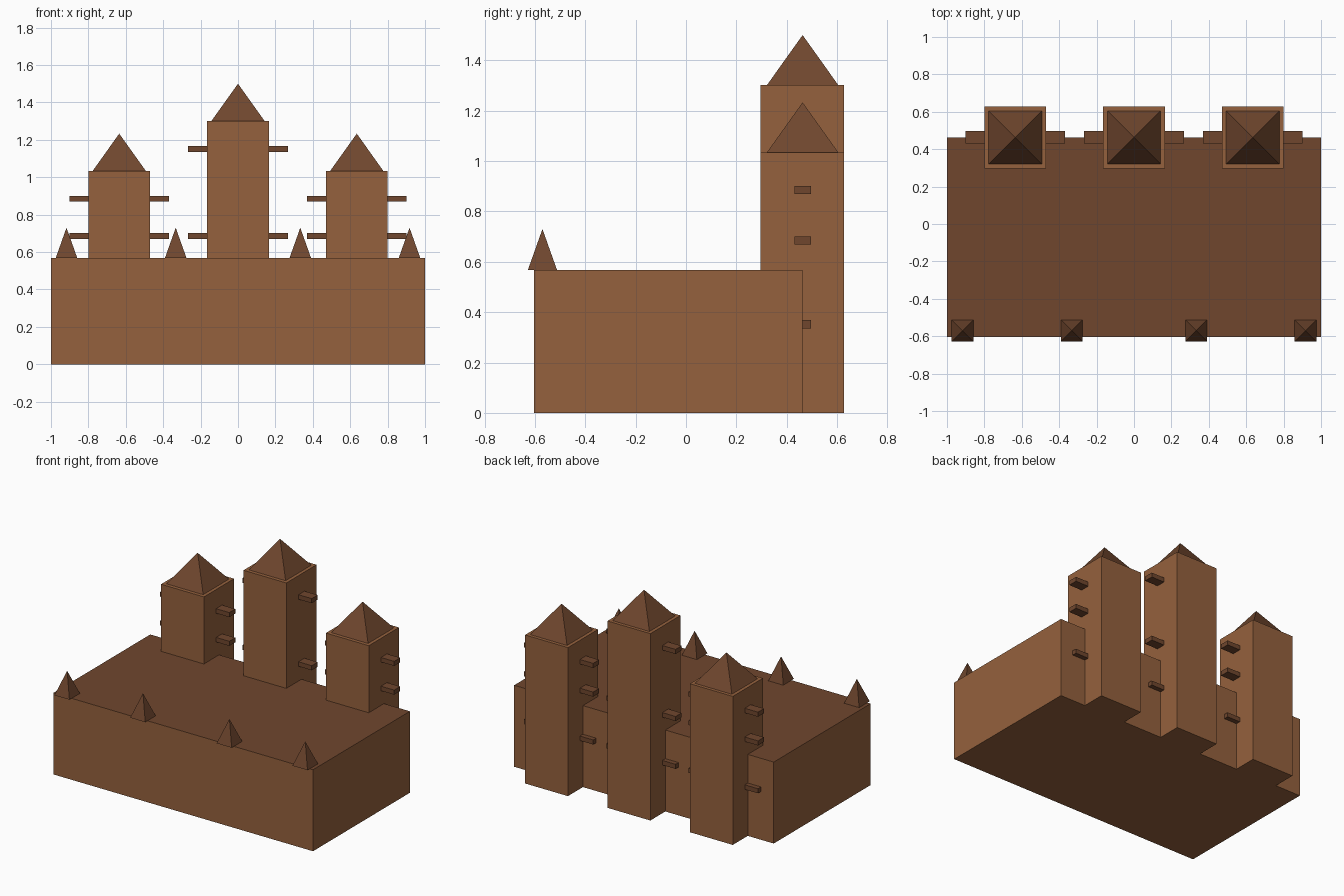
import bpy
import bmesh
import math

cube = bpy.data.objects.get("Cube")
if cube:
    bpy.data.objects.remove(cube, do_unlink=True)


def make_material(name, rgb):
    mat = bpy.data.materials.new(name)
    mat.use_nodes = True
    color = (*rgb, 1.0)
    mat.diffuse_color = color
    mat.node_tree.nodes["Principled BSDF"].inputs["Base Color"].default_value = color
    return mat


WALL = make_material("light brown", (0.30, 0.12, 0.047))
DARK = make_material("dark brown", (0.16, 0.062, 0.027))


def finish(name, bm, *mats):
    mesh = bpy.data.meshes.new(name)
    bm.to_mesh(mesh)
    bm.free()
    for mat in mats:
        mesh.materials.append(mat)
    obj = bpy.data.objects.new(name, mesh)
    bpy.context.collection.objects.link(obj)
    return obj


def box(name, low, high, mat, top_mat=None):
    bm = bmesh.new()
    bmesh.ops.create_cube(bm, size=1)
    for v in bm.verts:
        v.co = [(a + b) / 2 + c * (b - a) for a, b, c in zip(low, high, v.co)]
    bm.normal_update()
    if top_mat:
        for f in bm.faces:
            f.material_index = int(f.normal.z > 0.5)
    return finish(name, bm, mat, *([top_mat] if top_mat else []))


def pyramid(name, x, y, z, half, height):
    bm = bmesh.new()
    bmesh.ops.create_cone(bm, cap_ends=True, segments=4,
                          radius1=half * math.sqrt(2), radius2=0, depth=height)
    bmesh.ops.remove_doubles(bm, verts=bm.verts, dist=0.0001)
    # Turn the square base so its sides follow the axes
    corner = max(bm.verts, key=lambda v: v.co.xy.length).co
    turn = math.pi / 4 - math.atan2(corner.y, corner.x)
    c, s = math.cos(turn), math.sin(turn)
    for v in bm.verts:
        v.co = (x + v.co.x * c - v.co.y * s,
                y + v.co.x * s + v.co.y * c, z + height / 2 + v.co.z)
    return finish(name, bm, DARK)


BASE_TOP = 0.567
TOWER_Y = 0.463
TOWER_HALF = 0.165

# Main block with a dark terrace on top
box("main_block", (-1, -0.603, 0), (1, TOWER_Y, BASE_TOP), WALL, DARK)

# Towers with pyramid roofs and crossbars sticking out of both sides
towers = (
    ("left", 0.635, 1.034, (0.352, 0.685, 0.885)),
    ("middle", 0, 1.301, (0.352, 0.685, 1.152)),
    ("right", -0.635, 1.034, (0.352, 0.685, 0.885)),
)
for side, x, top, bars in towers:
    box(f"{side}_tower", (x - TOWER_HALF, TOWER_Y - TOWER_HALF - 0.002, 0),
        (x + TOWER_HALF, TOWER_Y + TOWER_HALF, top), WALL)
    pyramid(f"{side}_tower_roof", x, TOWER_Y, top, 0.142, 0.199)
    for i, z in enumerate(bars):
        box(f"{side}_tower_crossbar_{i + 1}",
            (x - 0.267, TOWER_Y - 0.033, z - 0.016),
            (x + 0.267, TOWER_Y + 0.033, z + 0.016), DARK)

# Small spikes along the front edge
for i, x in enumerate((-0.917, -0.333, 0.333, 0.917)):
    pyramid(f"front_spike_{i + 1}", x, -0.57, BASE_TOP, 0.058, 0.163)
